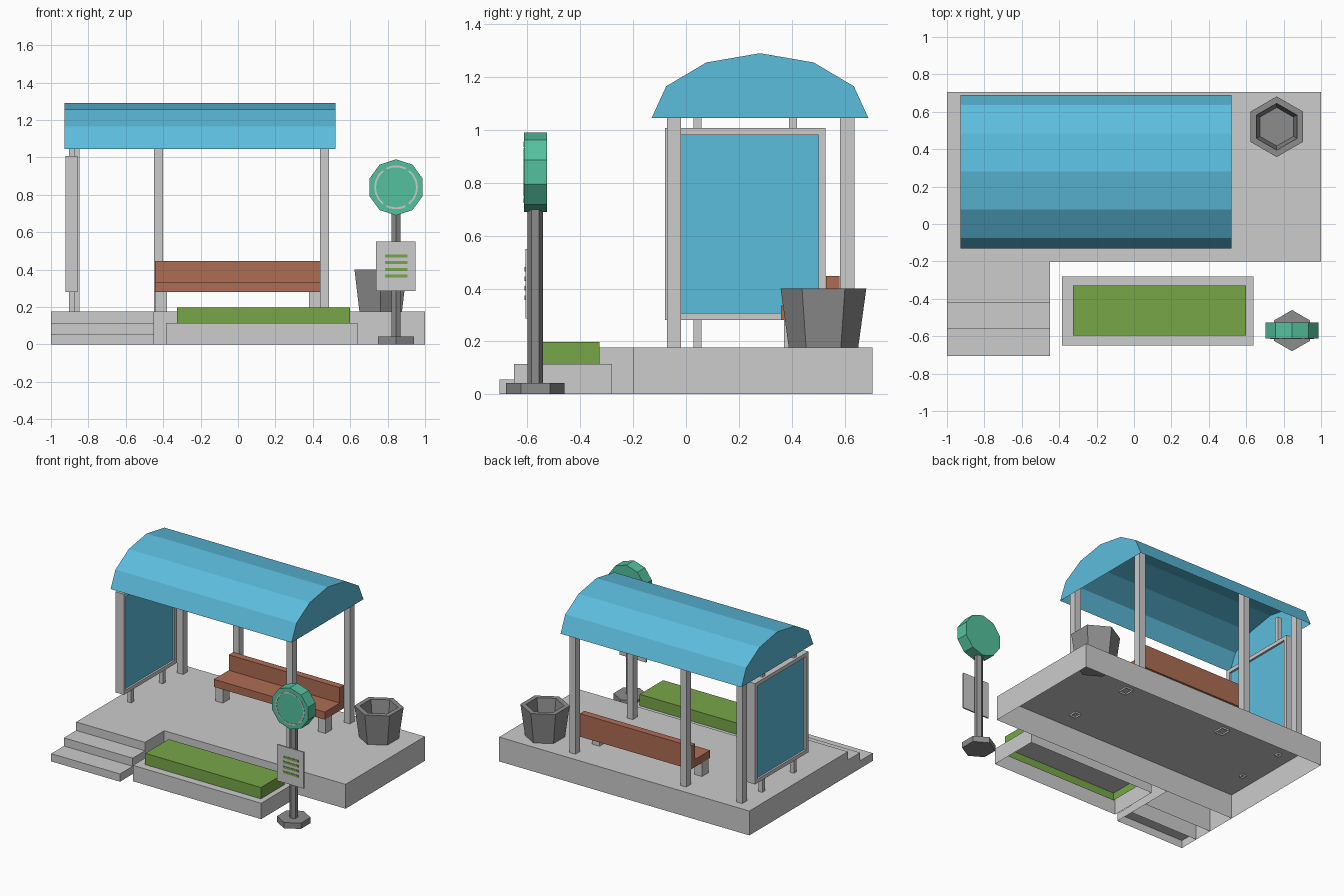
import bpy, bmesh, math

if "Cube" in bpy.data.objects:
    bpy.data.objects.remove(bpy.data.objects["Cube"])


def material(name, r, g, b):
    lin = [((c / 255 + 0.055) / 1.055) ** 2.4 for c in (r, g, b)]
    m = bpy.data.materials.new(name)
    m.diffuse_color = (*lin, 1)
    m.use_nodes = True
    m.node_tree.nodes["Principled BSDF"].inputs["Base Color"].default_value = m.diffuse_color
    return m


LIGHT = material("light grey", 204, 204, 204)
DARK = material("dark grey", 140, 140, 140)
BLUE = material("sky blue", 92, 189, 221)
WOOD = material("brown wood", 174, 109, 84)
GRASS = material("grass green", 119, 166, 72)
TEAL = material("sign teal", 84, 193, 158)


def finish(name, bm, mat):
    me = bpy.data.meshes.new(name)
    bmesh.ops.recalc_face_normals(bm, faces=bm.faces)
    bm.to_mesh(me)
    bm.free()
    me.materials.append(mat)
    ob = bpy.data.objects.new(name, me)
    bpy.context.collection.objects.link(ob)
    return ob


def box(name, x, y, z, mat, open_bottom=False):
    """Box from (min, max) ranges, optionally without its bottom face."""
    bm = bmesh.new()
    bmesh.ops.create_cube(bm, size=1)
    for v in bm.verts:
        v.co = [r[0] + (r[1] - r[0]) * (c + 0.5) for r, c in zip((x, y, z), v.co)]
    if open_bottom:
        low = [f for f in bm.faces if f.normal.z < -0.9]
        bmesh.ops.delete(bm, geom=low, context='FACES')
    return finish(name, bm, mat)


def loft(name, n, center, rings, mat, axis='z'):
    """n-sided rings (radius, height) joined along the axis, capped at both ends."""
    bm = bmesh.new()
    loops = []
    for r, h in rings:
        loop = []
        for i in range(n):
            a = 2 * math.pi * i / n
            u, v = center[0] + r * math.sin(a), center[1] + r * math.cos(a)
            loop.append(bm.verts.new((u, v, h) if axis == 'z' else (u, h, v)))
        loops.append(loop)
    for a, b in zip(loops, loops[1:]):
        for i in range(n):
            j = (i + 1) % n
            bm.faces.new((a[i], a[j], b[j], b[i]))
    bm.faces.new(loops[0])
    bm.faces.new(loops[-1])
    return finish(name, bm, mat)


def extrude_x(name, profile, x0, x1, mat, closed):
    """Extrude a (y, z) profile along x with end caps."""
    bm = bmesh.new()
    a = [bm.verts.new((x0, y, z)) for y, z in profile]
    b = [bm.verts.new((x1, y, z)) for y, z in profile]
    n = len(profile)
    for i in range(n if closed else n - 1):
        j = (i + 1) % n
        bm.faces.new((a[i], a[j], b[j], b[i]))
    bm.faces.new(a)
    bm.faces.new(b)
    return finish(name, bm, mat)


TOP = 0.176

# Hollow platform and the three steps at its left front
box("platform", (-1, 1), (-0.2, 0.705), (0, TOP), LIGHT, True)
for i, (y0, y1, h) in enumerate([(-0.42, -0.2, TOP), (-0.56, -0.42, 0.115),
                                 (-0.705, -0.56, 0.056)]):
    box(f"step_{i + 1}", (-1, -0.45), (y0, y1), (0, h), LIGHT, True)

# Planter with a raised block of grass
box("planter", (-0.385, 0.64), (-0.65, -0.28), (0, 0.115), LIGHT, True)
box("grass", (-0.325, 0.6), (-0.595, -0.328), (0.06, 0.197), GRASS, True)

# Arched roof shell, open underneath
arch = [(0.41, 1.045), (0.355, 1.165), (0.203, 1.255)]
profile = ([(0.28 - d, z) for d, z in arch] + [(0.28, 1.29)]
           + [(0.28 + d, z) for d, z in reversed(arch)])
extrude_x("roof", profile, -0.927, 0.52, BLUE, False)

# Roof posts: three at the back, one at the front right
for name, px, py in [("back_left_post", -0.872, 0.61), ("back_middle_post", -0.425, 0.61),
                     ("back_right_post", 0.462, 0.61), ("front_right_post", 0.462, -0.045)]:
    w = 0.024
    box(name, (px - w, px + w), (py - 0.027, py + 0.027), (TOP - 0.012, 1.15), LIGHT, True)

# Side panel: blue pane, frame bars and thin supports above and below
px0, px1 = -0.922, -0.857
py0, py1, pz0, pz1, t = -0.08, 0.528, 0.28, 1.008, 0.027
box("panel_pane", (px0 + 0.014, px1 - 0.014), (py0 + 0.01, py1 - 0.01),
    (pz0 + 0.01, pz1 - 0.01), BLUE)
for name, z in [("bottom", pz0), ("top", pz1 - t)]:
    box(f"panel_frame_{name}", (px0, px1), (py0, py1), (z, z + t), LIGHT)
for name, y in [("front", py0), ("back", py1 - t)]:
    box(f"panel_frame_{name}", (px0, px1), (y, y + t), (pz0 + t, pz1 - t), LIGHT)
for name, y in [("front", 0.043), ("back", 0.405)]:
    box(f"panel_{name}_lower_support", (-0.904, -0.874), (y - 0.015, y + 0.015),
        (TOP - 0.012, pz0), LIGHT, True)
    box(f"panel_{name}_upper_support", (-0.904, -0.874), (y - 0.015, y + 0.015),
        (pz1, 1.2), LIGHT)

# Bench: L-shaped seat and back, on two legs
extrude_x("bench_seat", [(0.36, 0.28), (0.58, 0.28), (0.58, 0.447), (0.53, 0.447),
                         (0.53, 0.335), (0.36, 0.335)], -0.445, 0.442, WOOD, True)
for name, x in [("left", -0.41), ("right", 0.41)]:
    box(f"bench_{name}_leg", (x - 0.03, x + 0.03), (0.37, 0.445),
        (TOP - 0.012, 0.28), LIGHT, True)

# Six-sided litter bin with a recess
loft("litter_bin", 6, (0.763, 0.52),
     [(0.13, TOP - 0.01), (0.162, 0.4), (0.125, 0.4), (0.103, 0.26)], DARK)

# Stop sign: base, pole and ten-sided disc
SX, SY = 0.845, -0.57
loft("sign_base", 6, (SX, SY), [(0.11, 0), (0.11, 0.042)], DARK)
loft("sign_pole", 6, (SX, SY), [(0.029, 0.042), (0.029, 0.71)], DARK)
loft("sign_disc", 10, (SX, 0.84), [(0.15, -0.613), (0.15, -0.526)], TEAL, 'y')

# Thin broken ring on the front of the disc
bm = bmesh.new()
for mid, half in [(0, 52), (90, 27), (180, 52), (270, 27)]:
    prev = None
    for k in range(7):
        a = math.radians(mid + half * (k / 3 - 1))
        cur = [bm.verts.new((SX + r * math.cos(a), -0.615, 0.84 + r * math.sin(a)))
               for r in (0.107, 0.117)]
        if prev:
            bm.faces.new((prev[0], cur[0], cur[1], prev[1]))
        prev = cur
solid = bmesh.ops.extrude_face_region(bm, geom=bm.faces[:])
for v in solid["geom"]:
    if isinstance(v, bmesh.types.BMVert):
        v.co.y += 0.003
finish("sign_ring", bm, LIGHT)

# Timetable plate with green stripes
box("timetable", (0.738, 0.95), (-0.607, -0.597), (0.287, 0.55), LIGHT)
for i in range(4):
    z = 0.365 + 0.036 * i
    box(f"timetable_stripe_{i + 1}", (0.785, 0.907), (-0.61, -0.606),
        (z - 0.008, z + 0.008), GRASS)
